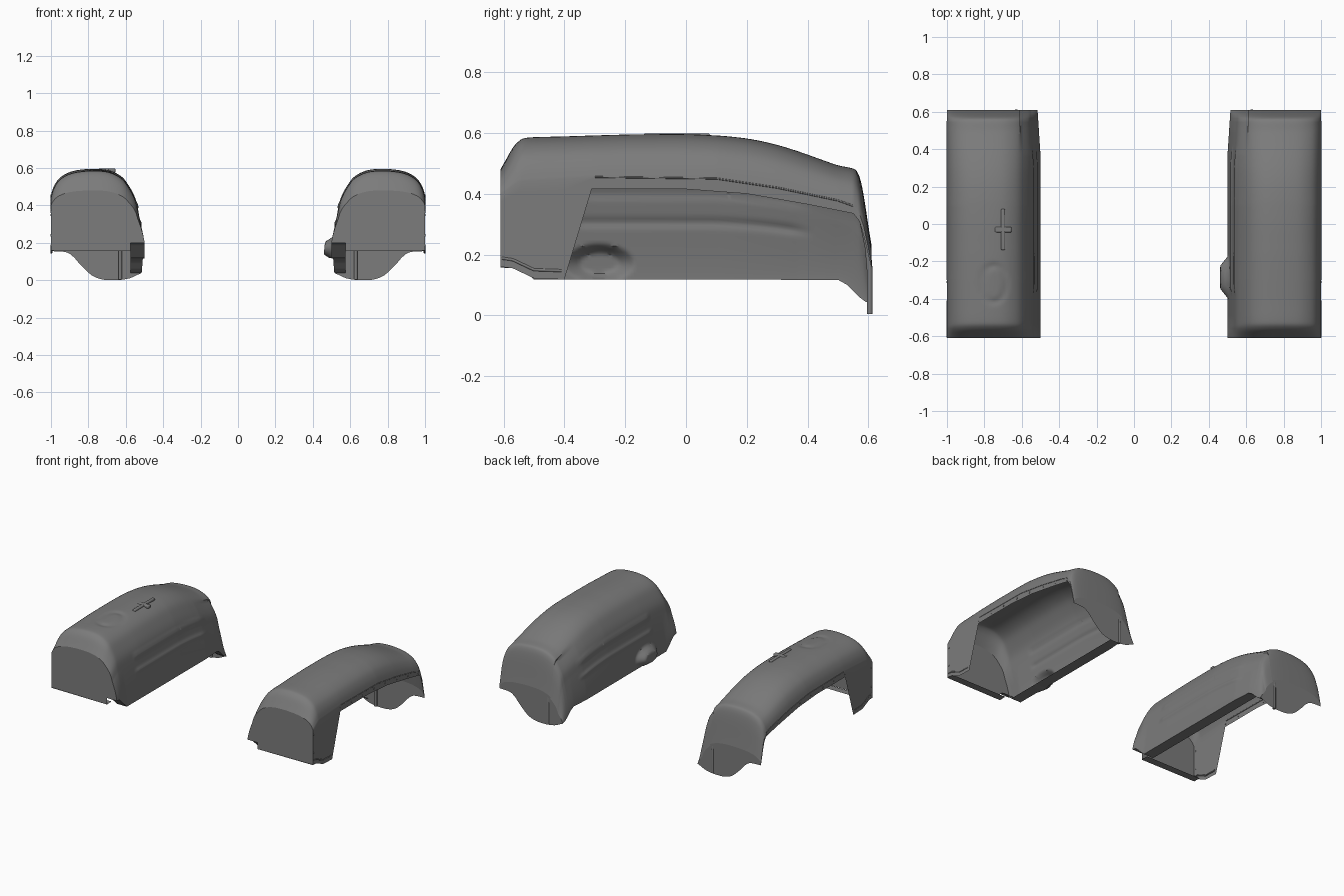
import bpy, bmesh, math
from mathutils import Vector

if "Cube" in bpy.data.objects:
    bpy.data.objects.remove(bpy.data.objects["Cube"])

grey = bpy.data.materials.new("dark_grey_plastic")
grey.diffuse_color = (.2, .2, .2, 1)
grey.use_nodes = True
grey.node_tree.nodes["Principled BSDF"].inputs["Base Color"].default_value = grey.diffuse_color


def lerp(table, y):
    # piecewise-linear lookup along the length
    if y <= table[0][0]:
        return table[0][1]
    for (a, va), (b, vb) in zip(table, table[1:]):
        if y <= b:
            return va + (vb - va) * (y - a) / (b - a)
    return table[-1][1]


def smooth_path(pts, n):
    # Catmull-Rom samples through a few control points
    out = []
    p = [pts[0]] + pts + [pts[-1]]
    for i in range(1, len(p) - 2):
        a, b, c, d = (Vector(q) for q in p[i - 1:i + 3])
        for k in range(n):
            t = k / n
            out.append(0.5 * (2 * b + (c - a) * t + (2 * a - 5 * b + 4 * c - d) * t * t
                              + (3 * b - a - 3 * c + d) * t ** 3))
    return out + [Vector(pts[-1])]


# length-wise profiles: dome top, outer shoulder, outer lower edge, inner lower edge
TOP = [(-.61, .48), (-.59, .515), (-.57, .55), (-.55, .572), (-.52, .584), (-.4, .588), (-.2, .594),
       (-.1, .595), (0, .595), (.1, .591), (.15, .587), (.2, .581), (.25, .572), (.3, .56), (.35, .545),
       (.4, .528), (.45, .51), (.5, .493), (.55, .482),
       (.565, .468), (.575, .44), (.585, .39), (.595, .325), (.605, .26), (.61, .23)]
TOP = [tuple(p) for p in smooth_path(TOP, 4)]
SHOULDER = [(-.61, .4), (-.55, .44), (-.3, .455), (.1, .45), (.3, .42), (.5, .378), (.55, .36),
            (.57, .335), (.585, .29), (.6, .22), (.61, .17)]
OUTER = [(-.61, .16), (-.57, .155), (-.5, .122), (-.4, .118), (-.31, .415), (0, .415), (.2, .4),
         (.4, .365), (.55, .335), (.57, .31), (.585, .26), (.6, .195), (.61, .155)]
INNER = [(-.61, .2), (-.58, .195), (-.5, .118), (.5, .117), (.53, .1), (.57, .06), (.59, .045), (.61, .038)]
ARCH_OUT = [(1, 0), (.985, .34), (.955, .65), (.9, .88), (.83, .98), (.75, 1)]
ARCH_IN = [(.68, .95), (.62, .8), (.58, .56), (.55, .29), (.535, 0)]


def section(y, s):
    # one cross-section from the outer lower edge over the dome to the inner lower edge
    h, sh, o, i = (lerp(t, y) for t in (TOP, SHOULDER, OUTER, INNER))
    si = sh - .075
    pts = [(1, o + (sh - o) * k / 8) for k in range(8)]
    arch = [(x, sh + (h - sh) * t) for x, t in ARCH_OUT] + [(x, si + (h - si) * t) for x, t in ARCH_IN]
    pts += [tuple(p) for p in smooth_path(arch, 4)]
    pts += [(.5 + .035 * (1 - k / 26) ** 1.4, si + (i - si) * k / 26) for k in range(1, 27)]
    out = []
    fade = max(0, min(1, (y + .38) / .04, (.42 - y) / .08))
    drop = .25 * max(0, y - .05) ** 2
    taper = max(0, y - .37) * .065
    for x, z in pts:
        if x < .6:
            x += taper
            for zr in (.305, .4):   # long ribs on the inner wall
                x -= .007 * fade * math.exp(-((z - zr + drop) / .014) ** 2)
            r = math.hypot((y + .285) / .115, (z - .172) / .062)
            if s > 0 and r < 1:     # oval pocket, one side only
                x -= .042 * min(1, 2.2 * (1 - r))
        r = math.hypot((x - .75) / .075, (y + .32) / .115)
        if s < 0 and z > .5:        # shallow oval groove on the other dome
            z -= .006 * math.exp(-((r - .85) / .15) ** 2)
        out.append((x, z))
    return out


def make(name, verts, faces, s, angle=35):
    me = bpy.data.meshes.new(name)
    me.from_pydata([(s * x, y, z) for x, y, z in verts], [], faces)
    bm = bmesh.new()
    bm.from_mesh(me)
    bmesh.ops.recalc_face_normals(bm, faces=bm.faces)
    bm.to_mesh(me)
    bm.free()
    ob = bpy.data.objects.new(name, me)
    bpy.context.collection.objects.link(ob)
    bpy.ops.object.select_all(action='DESELECT')
    ob.select_set(True)
    bpy.context.view_layer.objects.active = ob
    bpy.ops.object.shade_smooth_by_angle(angle=math.radians(angle))


def bead(name, pts, radius, s):
    # rounded bead along a path
    cu = bpy.data.curves.new(name, 'CURVE')
    cu.dimensions = '3D'
    cu.bevel_depth, cu.bevel_resolution, cu.use_fill_caps = radius, 3, True
    sp = cu.splines.new('POLY')
    sp.points.add(len(pts) - 1)
    for p, (x, y, z) in zip(sp.points, pts):
        p.co = (s * x, y, z, 1)
    ob = bpy.data.objects.new(name, cu)
    bpy.context.collection.objects.link(ob)


def screw(s, x, y, z):
    bpy.ops.mesh.primitive_cylinder_add(vertices=12, radius=.006, depth=.004,
                                        location=(s * x, y, z), rotation=(0, math.pi / 2, 0))
    bpy.context.object.name = "lip_screw"


YS = [-.61 + .01 * k for k in range(116)] + [.545 + .005 * k for k in range(14)]

for s, side in ((1, "right"), (-1, "left")):
    # main shell with inward flange along the inner lower edge
    verts, faces = [], []
    for y in YS:
        sec = section(y, s)
        sec.append((.575, sec[-1][1]))
        verts += [(x, y, z) for x, z in sec]
    n = len(sec)
    for j in range(len(YS) - 1):
        for k in range(n - 1):
            a = j * n + k
            faces.append((a, a + 1, a + n + 1, a + n))
    make(side + "_arch_shell", verts, faces, s)

    # flat front wall with notched inner corner, and its bottom flange
    wall = [(x, -.61, z) for x, z in section(-.61, s)] + [(.575, -.61, .2), (.575, -.61, .155)]
    make(side + "_front_wall", wall, [tuple(range(len(wall)))], s)
    make(side + "_front_flange", [(.575, -.61, .155), (1, -.61, .157), (1, -.56, .157), (.575, -.56, .157)],
         [(0, 1, 2, 3)], s)

    # hanging rear flange with an upright rib
    low = smooth_path([(.535, .03), (.58, .01), (.65, 0), (.72, .003), (.78, .025), (.84, .08),
                       (.88, .125), (.92, .15), (.99, .155)], 4)
    rear = [(x, .61, z) for x, z in section(.61, s)] + [(p[0], .61, max(0, p[1])) for p in low]
    make(side + "_rear_flange", rear, [tuple(range(len(rear)))], s)
    bead(side + "_rear_rib", [(.63, .604, .004), (.63, .604, .15), (.63, .598, .22), (.63, .58, .31)], .01, s)

    # bead along the outer panel's lower edge, and crease along the wheel opening lip
    bead(side + "_panel_bead", [(.998, -.605, .188), (.998, -.57, .183), (.998, -.5, .15), (.998, -.41, .147)],
         .005, s)
    bead(side + "_lip_bead", [(.999, y, lerp(SHOULDER, y)) for y in [-.3 + .05 * k for k in range(18)]], .003, s)

    # screws along the lip and front panel
    for y in (-.31, -.19, -.07, .06, .18, .31, .43, .545):
        screw(s, 1, y, (lerp(SHOULDER, y) + lerp(OUTER, y)) / 2)
    for z in (.24, .365):
        screw(s, 1, -.598, z)

# raised cross on the left dome
for name, dx, dy in (("cross_long_bar", .022, .22), ("cross_short_bar", .09, .03)):
    bpy.ops.mesh.primitive_cube_add(size=1, location=(-.7, -.03, .587))
    ob = bpy.context.object
    ob.name = name
    ob.scale = (dx, dy, .022)
    bpy.ops.object.transform_apply(location=False, rotation=False, scale=True)
    bev = ob.modifiers.new("round", 'BEVEL')
    bev.width, bev.segments = .007, 3
    bpy.ops.object.shade_smooth_by_angle(angle=math.radians(40))

# every part is the same dark grey
for ob in bpy.data.objects:
    ob.data.materials.clear()
    ob.data.materials.append(grey)
